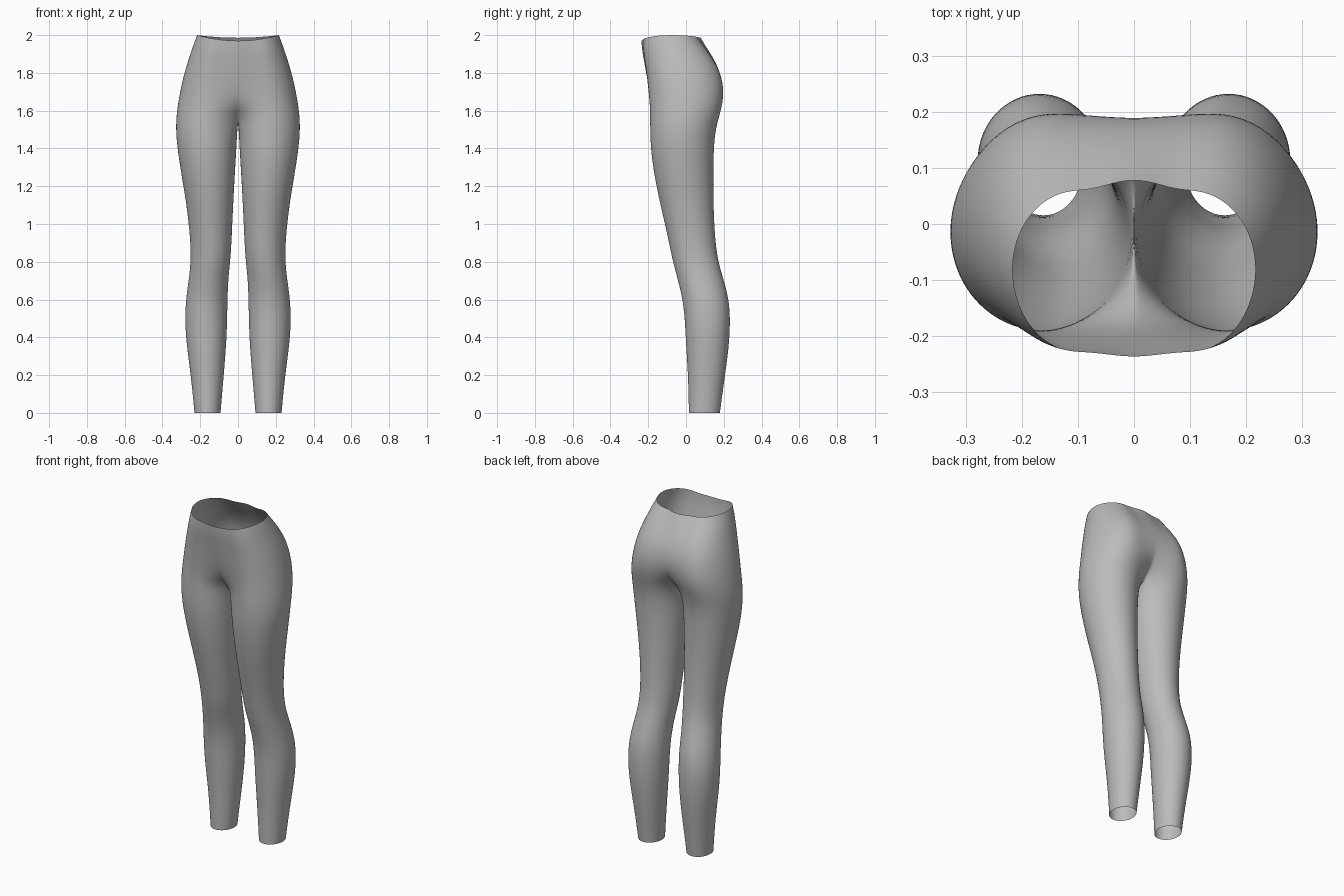
import bpy, bmesh
from math import sin, cos, pi

cube = bpy.data.objects.get("Cube")
if cube:
    bpy.data.objects.remove(cube, do_unlink=True)

STEPS = 16      # segments per half turn of a section
SIDE = 6        # points on the inner front and inner back that continue into the hips
INNER = 3       # points left over for the seam between the legs

# Leg sections: height, inner x, outer x, front y, back y
LEG = [
    (0, .092, .231, .015, .18),
    (.1, .084, .24, .013, .193),
    (.2, .075, .251, .01, .207),
    (.3, .067, .264, .004, .221),
    (.4, .06, .276, -.002, .231),
    (.5, .057, .281, -.007, .234),
    (.6, .055, .276, -.018, .228),
    (.7, .052, .262, -.042, .201),
    (.8, .041, .25, -.07, .171),
    (.9, .034, .252, -.09, .157),
    (1, .03, .261, -.112, .15),
    (1.12, .024, .276, -.14, .146),
    (1.25, .017, .298, -.167, .145),
    (1.38, .009, .319, -.186, .147),
    (1.48, .004, .329, -.19, .154),
]

# Hip sections: height, side x, lobe x, widest y, front y, back y,
# front cleft depth, back cleft depth
HIP = [
    (1.555, .328, .165, -.01, -.191, .172, .1, .085),
    (1.61, .322, .16, -.01, -.191, .188, .04, .04),
    (1.67, .313, .15, -.01, -.195, .198, .012, .014),
    (1.74, .299, .14, -.015, -.202, .197, .002, .004),
    (1.82, .279, .13, -.025, -.211, .176, -.003, 0),
    (1.9, .253, .12, -.045, -.221, .13, -.005, -.006),
    (1.95, .236, .11, -.065, -.226, .094, -.007, -.011),
    (2, .217, .1, -.08, -.228, .06, -.008, -.018),
]


def leg_ring(z, x0, x1, yf, yb):
    """Closed oval, starting at the inner front and running round the outside."""
    cx, rx, cy, ry = (x0 + x1) / 2, (x1 - x0) / 2, (yf + yb) / 2, (yb - yf) / 2
    ring = []
    for i in range(2 * STEPS):
        a = -pi / 2 + (i - SIDE) * pi / STEPS
        ring.append((cx + rx * cos(a), cy + ry * sin(a), z))
    return ring


def hip_arc(z, x1, cx, ym, yf, yb, cf, cb):
    """Half section from the front centre line, round the side, to the back."""
    sharp = min(1, max(0, (1.7 - z) / .12))
    lift = max(0, (z - 1.8) / .2)

    def lobe(y, depth):
        points = []
        for k in range(SIDE, 0, -1):
            u = 1 - sin(k * pi / STEPS) / sin(SIDE * pi / STEPS)
            dip = sharp * (1 - u) ** 2 + (1 - sharp) * (1 + cos(pi * u)) / 2
            points.append((cx * u, y + depth * dip))
        return points

    arc = lobe(yf, cf)
    for i in range(STEPS + 1):
        a = -pi / 2 + i * pi / STEPS
        reach = (ym - yf) if a < 0 else (yb - ym)
        arc.append((cx + (x1 - cx) * cos(a), ym + reach * sin(a)))
    arc += reversed(lobe(yb, -cb))

    # The waistband dips at the front and slightly at the back
    result = []
    for x, y in arc:
        drop = .03 if y < ym else .014
        result.append((x, y, z - lift * drop * (1 - (x / x1) ** 2)))
    return result


bm = bmesh.new()


def add(points):
    return [bm.verts.new(p) for p in points]


def bridge(low, high, closed):
    n = len(high)
    for i in range(n if closed else n - 1):
        j = (i + 1) % n
        bm.faces.new((low[i], low[j], high[j], high[i]))


# Leg tube
rings = [add(leg_ring(*row)) for row in LEG]
for low, high in zip(rings, rings[1:]):
    bridge(low, high, True)

# Crotch seam closes the inner thigh on the centre line
arcs = [add(hip_arc(*row)) for row in HIP]
front, back = arcs[0][0].co, arcs[0][-1].co
seam = []
for k in range(1, 2 * STEPS - len(arcs[0]) + 1):
    p = back.lerp(front, k / (INNER + 1))
    seam.append((0, p.y, p.z - .012))
bridge(rings[-1], arcs[0] + add(seam), True)

# Hips and waist
for low, high in zip(arcs, arcs[1:]):
    bridge(low, high, False)

bmesh.ops.recalc_face_normals(bm, faces=bm.faces)
for face in bm.faces:
    face.smooth = True
mesh = bpy.data.meshes.new("leggings")
bm.to_mesh(mesh)
bm.free()

leggings = bpy.data.objects.new("leggings", mesh)
bpy.context.collection.objects.link(leggings)

# Other half, then smooth cloth
mirror = leggings.modifiers.new("mirror", "MIRROR")
mirror.use_axis[0] = True
mirror.use_clip = True
mirror.merge_threshold = .001
smooth = leggings.modifiers.new("smooth", "SUBSURF")
smooth.levels = smooth.render_levels = 2

# Grey cloth
cloth = bpy.data.materials.new("grey cloth")
cloth.use_nodes = True
colour = (.5, .5, .5, 1)
cloth.diffuse_color = colour
cloth.node_tree.nodes["Principled BSDF"].inputs["Base Color"].default_value = colour
mesh.materials.append(cloth)
